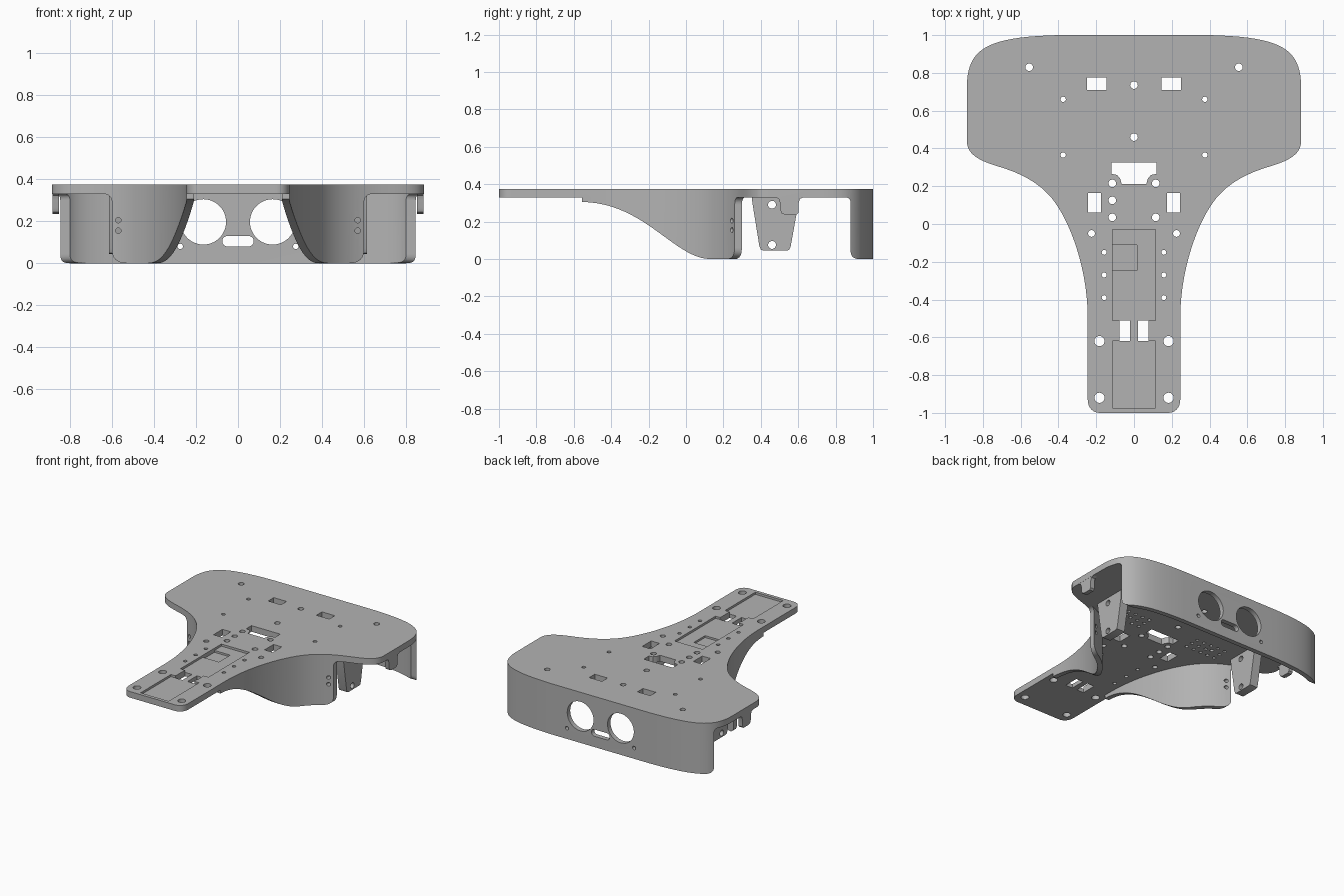
import bpy, bmesh
from math import sin, cos, tau, radians
from mathutils import Vector
from mathutils.geometry import interpolate_bezier

if "Cube" in bpy.data.objects:
    bpy.data.objects.remove(bpy.data.objects["Cube"])

grey = bpy.data.materials.new("plain_grey")
grey.use_nodes = True
grey.diffuse_color = (0.45, 0.45, 0.45, 1)
grey.node_tree.nodes["Principled BSDF"].inputs["Base Color"].default_value = grey.diffuse_color

TOP, CEIL, WALL = 0.375, 0.33, 0.035
PLACE = {"x": lambda a, b, h: (h, a, b),
         "y": lambda a, b, h: (a, h, b),
         "z": lambda a, b, h: (a, b, h)}


def solid(name, prisms):
    """One object made of prisms: (profile points, axis, low, high)."""
    bm = bmesh.new()
    for pts, axis, lo, hi in prisms:
        rings = [[bm.verts.new(PLACE[axis](a, b, h)) for a, b in pts] for h in (lo, hi)]
        for ring in rings:
            bm.faces.new(ring)
        for i in range(len(pts)):
            j = (i + 1) % len(pts)
            bm.faces.new((rings[0][i], rings[0][j], rings[1][j], rings[1][i]))
    bmesh.ops.recalc_face_normals(bm, faces=bm.faces)
    mesh = bpy.data.meshes.new(name)
    bm.to_mesh(mesh)
    bm.free()
    mesh.materials.append(grey)
    ob = bpy.data.objects.new(name, mesh)
    bpy.context.collection.objects.link(ob)
    return ob


def combine(ob, prisms, operation="DIFFERENCE"):
    tool = solid("cutter", prisms)
    tool.hide_render = True
    mod = ob.modifiers.new("cut", "BOOLEAN")
    mod.operation, mod.solver, mod.object = operation, "EXACT", tool
    bpy.context.view_layer.objects.active = ob
    bpy.ops.object.modifier_apply(modifier=mod.name)
    bpy.data.objects.remove(tool)


def smooth(ob):
    bpy.ops.object.select_all(action="DESELECT")
    ob.select_set(True)
    bpy.context.view_layer.objects.active = ob
    bpy.ops.object.shade_smooth_by_angle(angle=radians(30))


def circle(x, y, r, n=24):
    return [(x + r * cos(tau * i / n), y + r * sin(tau * i / n)) for i in range(n)]


def rect(x0, x1, y0, y1):
    return [(x0, y0), (x1, y0), (x1, y1), (x0, y1)]


def flip(pts):
    return [(-a, b) for a, b in pts]


def bezier(p, q, r, s, n=14):
    return [tuple(v[:2]) for v in interpolate_bezier(*[Vector((*c, 0)) for c in (p, q, r, s)], n)]


def inset(pts, d):
    out = []
    for i, p in enumerate(pts):
        t = Vector(pts[(i + 1) % len(pts)]) - Vector(pts[i - 1])
        t.normalize()
        out.append((p[0] + t.y * d, p[1] - t.x * d))
    return out


# T-shaped outline: right half clockwise, then mirrored
half = bezier((0.4, 1), (0.78, 0.99), (0.885, 0.93), (0.885, 0.72), 20)
half += bezier((0.885, 0.44), (0.885, 0.36), (0.8, 0.33), (0.72, 0.305))
half += bezier((0.72, 0.305), (0.62, 0.275), (0.51, 0.23), (0.43, 0.13))[1:]
half += bezier((0.43, 0.13), (0.33, 0), (0.245, -0.25), (0.245, -0.5), 20)[1:]
half += bezier((0.245, -0.93), (0.245, -0.97), (0.22, -1), (0.18, -1), 10)
outline = half + flip(half)[::-1]

# Shell: outline trimmed by the sweeping side profile
body = solid("body_shell", [(outline, "z", 0, TOP)])
sweep = bezier((-0.555, 0.305), (-0.22, 0.3), (-0.06, 0.0), (0.13, 0), 24)
side = [(-1.1, TOP + 0.1), (-1.1, CEIL), (-0.555, CEIL)] + sweep
side += [(0.5, 0), (0.5, CEIL)]
side += bezier((0.85, CEIL), (0.87, CEIL), (0.88, 0.32), (0.88, 0.3), 6)
side += bezier((0.88, 0.045), (0.88, 0.015), (0.895, 0), (0.925, 0), 8)
side += [(1.1, 0), (1.1, TOP + 0.1)]
combine(body, [(side, "x", -1.2, 1.2)], "INTERSECT")

# Hollow interior, then the open sides beyond the front walls
combine(body, [(inset(outline, WALL), "z", -0.1, CEIL)])
opening = [(0.53, -0.1)] + bezier((0.53, 0), (0.57, 0), (0.6, 0.02), (0.6, 0.06), 8)
opening += bezier((0.6, 0.29), (0.6, 0.315), (0.615, CEIL), (0.64, CEIL), 6)
opening += [(1.1, CEIL), (1.1, -0.1)]
combine(body, [(p, "y", 0, 0.6) for p in (opening, flip(opening))])

# Through holes in the deck
pairs = [(0.555, 0.83, 0.02), (0.375, 0.66, 0.014), (0.375, 0.365, 0.014),
         (0.115, 0.215, 0.02), (0.115, 0.035, 0.02), (0.225, -0.05, 0.018),
         (0.183, -0.62, 0.027), (0.183, -0.92, 0.027)]
pairs += [(0.158, y, 0.013) for y in (-0.15, -0.27, -0.39)]
shapes = [circle(s * x, y, r) for x, y, r in pairs for s in (1, -1)]
shapes += [circle(0, 0.735, 0.02), circle(0, 0.46, 0.02), circle(-0.115, 0.125, 0.02)]
for window in (rect(0.145, 0.25, 0.71, 0.775), rect(0.175, 0.243, 0.06, 0.165),
               rect(0.02, 0.077, -0.62, -0.51)):
    shapes += [window, flip(window)]
notch = [(0.118, 0.325), (0.118, 0.265), (0.09, 0.26), (0.073, 0.24), (0.065, 0.212)]
shapes.append(notch + flip(notch)[::-1])
combine(body, [(s, "z", 0.2, 0.5) for s in shapes])

# Stepped recesses along the neck
for area, depth in ((rect(-0.115, 0.115, -0.51, -0.03), 0.016),
                    (rect(-0.115, 0.115, -0.975, -0.62), 0.016),
                    (rect(-0.02, 0.02, -0.62, -0.51), 0.016),
                    (rect(-0.115, 0.015, -0.245, -0.112), 0.03)):
    combine(body, [(area, "z", TOP - depth, 0.5)])

# Blind pilot holes on the underside
pilots = [circle(s * (0.21 + 0.06 * i), 0.3 + 0.055 * j, 0.012, 12)
          for s in (1, -1) for i in range(5) for j in range(3) if (i, j) != (3, 1)]
combine(body, [(p, "z", 0.3, CEIL + 0.02) for p in pilots])

# Rear wall: twin round openings, slot and screw holes
rear = [circle(s * 0.165, 0.197, 0.108, 48) for s in (1, -1)]
rear += [circle(s * 0.275, 0.08, 0.013) for s in (1, -1)]
ends = [circle(s * 0.05, 0.105, 0.025) for s in (1, -1)]
rear.append([p for p in ends[0][:7]] + ends[1][6:19] + ends[0][18:])
combine(body, [(p, "y", 0.9, 1.1) for p in rear])

# Front wall screw holes
combine(body, [(circle(s * 0.57, z, 0.013), "y", 0.12, 0.4)
               for s in (1, -1) for z in (0.155, 0.205)])
smooth(body)

# Hanging brackets and edge tabs on both sides
bracket = [(0.35, CEIL + 0.01), (0.355, 0.3), (0.392, 0.07), (0.4, 0.05), (0.412, 0.045),
           (0.54, 0.045), (0.553, 0.05), (0.56, 0.07), (0.598, 0.28), (0.6, CEIL + 0.01)]
tab = [(0.475, CEIL + 0.01), (0.475, CEIL), (0.495, 0.322), (0.503, 0.3), (0.503, 0.265),
       (0.512, 0.243), (0.535, 0.235), (0.59, 0.235), (0.602, 0.247), (0.602, 0.3),
       (0.61, 0.322), (0.63, CEIL), (0.63, CEIL + 0.01)]
for s, label in ((1, "left"), (-1, "right")):
    part = solid(label + "_bracket", [(bracket, "x", *sorted((s * 0.55, s * 0.615)))])
    combine(part, [(circle(0.46, z, 0.021), "x", -0.8, 0.8) for z in (0.29, 0.075)])
    smooth(part)
    smooth(solid(label + "_edge_tab", [(tab, "x", *sorted((s * 0.852, s * 0.884)))]))
